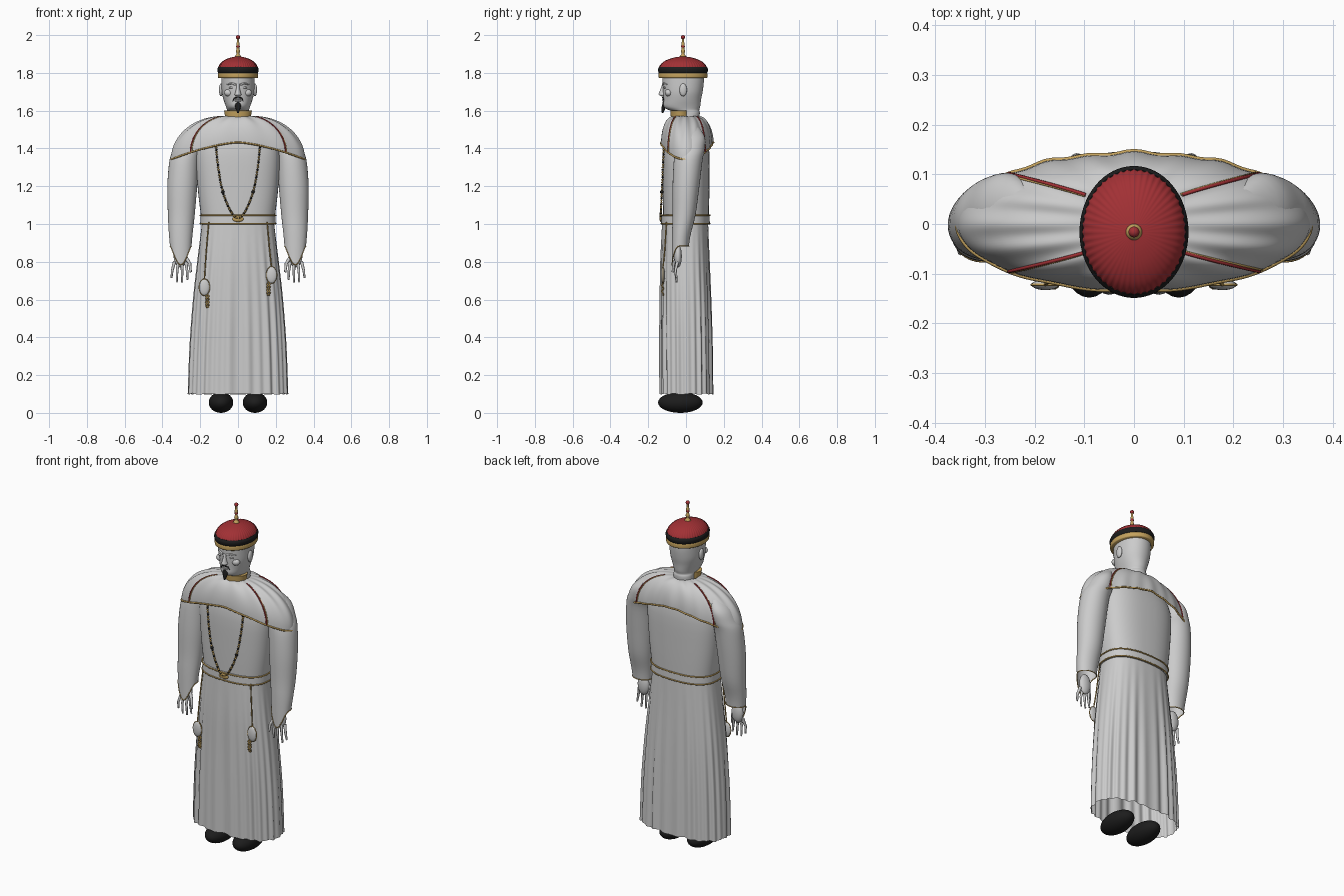
import bpy, bmesh
from math import sin, cos, pi, tau, copysign
from mathutils import Vector, Matrix

cube = bpy.data.objects.get("Cube")
if cube:
    bpy.data.objects.remove(cube)


def material(name, rgb):
    m = bpy.data.materials.new(name)
    m.use_nodes = True
    m.diffuse_color = (*rgb, 1)
    b = m.node_tree.nodes["Principled BSDF"]
    b.inputs["Base Color"].default_value = (*rgb, 1)
    b.inputs["Roughness"].default_value = 0.8
    return m


GREY = material("pale grey", (0.6, 0.6, 0.6))
BLACK = material("black", (0.012, 0.012, 0.012))
RED = material("deep red", (0.36, 0.03, 0.035))
GOLD = material("gold", (0.55, 0.36, 0.11))


def finish(name, bm, *mats):
    me = bpy.data.meshes.new(name)
    bmesh.ops.recalc_face_normals(bm, faces=bm.faces)
    bm.to_mesh(me)
    bm.free()
    for m in mats:
        me.materials.append(m)
    ob = bpy.data.objects.new(name, me)
    bpy.context.collection.objects.link(ob)
    bpy.ops.object.select_all(action='DESELECT')
    ob.select_set(True)
    bpy.context.view_layer.objects.active = ob
    bpy.ops.object.shade_smooth_by_angle(angle=0.8)
    return ob


def skin(name, rows, mat, caps=True):
    """Join closed rows of points into a surface."""
    bm = bmesh.new()
    vs = [[bm.verts.new(p) for p in row] for row in rows]
    n = len(vs[0])
    for a, b in zip(vs, vs[1:]):
        for i in range(n):
            j = (i + 1) % n
            bm.faces.new((a[i], a[j], b[j], b[i]))
    if caps:
        bm.faces.new(vs[0])
        bm.faces.new(vs[-1])
    return finish(name, bm, mat)


def spline(pts, k=4):
    """Smooth path through points of any dimension."""
    out = []
    for i in range(len(pts) - 1):
        a, b, c, d = (Vector(pts[max(0, min(len(pts) - 1, i + j))]) for j in (-1, 0, 1, 2))
        for s in range(k):
            t = s / k
            out.append(b + (c - a) * (t / 2) + (a - b * 2.5 + c * 2 - d / 2) * t * t
                       + (b * 1.5 - a / 2 - c * 1.5 + d / 2) * t ** 3)
    return out + [Vector(pts[-1])]


def ring(z, rx, ry, cx=0, cy=0, p=2, n=48):
    """Superellipse ring; starts at +x and turns toward +y."""
    def f(v):
        return copysign(abs(v) ** (2 / p), v)
    return [Vector((cx + rx * f(cos(tau * i / n)), cy + ry * f(sin(tau * i / n)), z)) for i in range(n)]


def loft(name, prof, mat, p=2, n=48, k=4, caps=True, warp=None):
    rows = [ring(*r, p=p, n=n) for r in spline(prof, k)]
    if warp:
        rows = [[warp(v, tau * i / n) for i, v in enumerate(r)] for r in rows]
    return skin(name, rows, mat, caps)


def ball(name, c, size, mat, seg=20):
    bm = bmesh.new()
    bmesh.ops.create_uvsphere(bm, u_segments=seg, v_segments=seg // 2, radius=1,
                              matrix=Matrix.LocRotScale(Vector(c), None, Vector(size)))
    return finish(name, bm, mat)


def tube(name, pts, r, mat, closed=False, ends=None):
    cu = bpy.data.curves.new(name, 'CURVE')
    cu.dimensions = '3D'
    cu.bevel_depth, cu.bevel_resolution, cu.use_fill_caps = r, 2, True
    sp = cu.splines.new('POLY')
    sp.points.add(len(pts) - 1)
    for i, (q, v) in enumerate(zip(sp.points, pts)):
        q.co = (*v, 1)
        if ends:
            q.radius = 1 + (ends - 1) * i / (len(pts) - 1)
    sp.use_cyclic_u = closed
    cu.materials.append(mat)
    ob = bpy.data.objects.new(name, cu)
    bpy.context.collection.objects.link(ob)
    return ob


# Robe: pleated skirt, torso and belt
def pleats(v, a):
    depth = 0.008 * max(0, min(1, (1.0 - v.z) / 0.6))
    k = 1 + depth * (cos(26 * a) + 0.6 * sin(17 * a)) / 0.2
    return Vector((v.x * (1 + (k - 1) * 0.4), v.y * k, v.z + 0.003 * sin(11 * a) * (v.z < 0.11)))


loft("robe_skirt", [(0.1, .262, .138, 0, .003), (0.35, .253, .137, 0, .001), (0.6, .236, .134, 0, -.002),
                    (0.8, .215, .13, 0, -.005), (1.01, .19, .122, 0, -.005)],
     GREY, p=2.5, n=192, caps=False, warp=pleats)
loft("robe_torso", [(1.0, .19, .12), (1.2, .214, .124), (1.4, .218, .122), (1.5, .15, .09), (1.55, .07, .05)],
     GREY, p=2.5)
loft("belt", [(1.0, .2, .129, 0, -.003), (1.048, .199, .128, 0, -.003)], GREY, p=2.5, n=64)
for label, z in (("lower", 1.002), ("upper", 1.046)):
    tube("belt_trim_" + label, ring(z, .2, .129, 0, -.003, p=2.5, n=64), .004, GOLD, True)
ball("belt_buckle", (0, -.132, 1.027), (.03, .008, .016), GOLD)


# Shoulder cape with radiating folds, hem trim and seams
def cape_point(a, t, lift=0):
    c, s = cos(a), sin(a)
    u = t * pi / 2
    ry = .142 if s > 0 else .133
    fold = 1 + t * (.012 * sin(13 * a) + .018 * max(0, s) * cos(24 * a))
    drop = .14 + .09 * abs(c) ** 1.5
    ripple = .004 * sin(u * 2) * cos(14 * a)
    x = c * (.07 + .285 * sin(u))
    y = s * (.055 + (ry - .055) * sin(u) ** .8) * fold
    return Vector((x, y, 1.572 - drop * (1 - cos(u)) + ripple)) + Vector((c, s, .6)) * lift


N = 144
skin("shoulder_cape", [[cape_point(tau * i / N, j / 16) for i in range(N)] for j in range(17)], GREY, caps=False)
tube("cape_hem_trim", [cape_point(tau * i / N, 1) for i in range(N)], .005, GOLD, True)
for i in range(4):
    a = pi / 4 + i * pi / 2
    side = ("back_left", "back_right", "front_right", "front_left")[i]
    tube("cape_seam_red_" + side, [cape_point(a, j / 20, .001) for j in range(3, 21)], .0035, RED)
    tube("cape_seam_gold_" + side, [cape_point(a + .025, j / 20, 0) for j in range(3, 21)], .0025, GOLD)


# Sleeves with pointed cuffs, hands and shoes
def hoof_cuff(v, a):
    low = max(0, min(1, (0.97 - v.z) / 0.09))
    return Vector((v.x, v.y, v.z - .105 * low * max(0, -sin(a)) ** 3 + .003 * sin(v.z * 70) * low))


for s, side in ((1, "left"), (-1, "right")):
    loft("sleeve_" + side, [(1.51, .03, .04, s * .22, .03), (1.46, .055, .068, s * .25, .032),
                            (1.4, .072, .075, s * .266, .025), (1.34, .078, .076, s * .284, .012),
                            (1.2, .079, .071, s * .295, 0), (1.05, .071, .061, s * .3, -.01),
                            (0.95, .063, .05, s * .303, -.024), (0.885, .057, .045, s * .303, -.03)],
         GREY, caps=False, warp=hoof_cuff)
    tube("cuff_trim_" + side, [hoof_cuff(v, tau * i / 48) for i, v in
                               enumerate(ring(.885, .057, .045, s * .303, -.03))], .0025, GOLD, True)
    ball("palm_" + side, (s * .305, -.042, .83), (.036, .02, .06), GREY)
    for i in range(4):
        x, tip = .276 + .02 * i, (.705, .69, .692, .715)[i]
        tube(f"finger_{i + 1}_{side}", [(s * x, -.045, .8), (s * (x + .006 * (i - 1)), -.056, .755),
                                        (s * (x + .008 * (i - 1)), -.05, tip)], .009, GREY, ends=.55)
    tube("thumb_" + side, [(s * .28, -.045, .83), (s * .255, -.065, .79), (s * .25, -.07, .745)], .01, GREY, ends=.6)
    ball("shoe_" + side, (s * .09, -.03, .055), (.065, .118, .055), BLACK, 32)

# Head, built as front-to-back slices
loft("head", [(1.52, .056, .052, 0, .015), (1.585, .056, .058, 0, .015), (1.603, .058, .08, 0, -.01),
              (1.622, .064, .097, 0, -.022), (1.66, .077, .1, 0, -.02), (1.7, .086, .105, 0, -.017),
              (1.75, .088, .109, 0, -.015), (1.79, .088, .109, 0, -.015)], GREY, p=2.1)
loft("nose", [(1.676, .008, .008, 0, -.122), (1.684, .018, .022, 0, -.122), (1.694, .015, .022, 0, -.121),
              (1.72, .009, .013, 0, -.12), (1.742, .008, .007, 0, -.119)], GREY, n=20)
for s, side in ((1, "left"), (-1, "right")):
    ball("ear_" + side, (s * .09, -.015, 1.71), (.011, .02, .034), GREY)
    ball("cheekbone_" + side, (s * .048, -.092, 1.695), (.026, .02, .02), GREY)
    ball("eye_" + side, (s * .034, -.111, 1.722), (.015, .008, .006), GREY)
    tube("brow_" + side, [(s * .012, -.122, 1.738), (s * .035, -.117, 1.745), (s * .058, -.1, 1.738)], .006, GREY, ends=.5)
    tube("moustache_" + side, [(s * .004, -.124, 1.67), (s * .02, -.121, 1.667), (s * .028, -.117, 1.65)],
         .004, BLACK, ends=.4)
for name, z in (("upper_lip", 1.66), ("lower_lip", 1.652)):
    ball(name, (0, -.119, z), (.018, .007, .005), GREY)
loft("goatee", [(1.588, .004, .004, 0, -.124), (1.61, .012, .01, 0, -.12), (1.632, .016, .009, 0, -.117),
                (1.645, .007, .006, 0, -.117)], BLACK, n=16)
loft("neck_collar", [(1.535, .063, .05, 0, -.028), (1.602, .074, .053, 0, -.03)], GOLD)


# Hat: gold brim, black band, ribbed red crown and finial
def hat(name, prof, mat, **kw):
    return loft(name, [(z, .109 * f, .132 * f, 0, -.016) for z, f in prof], mat, n=kw.pop("n", 64), **kw)


def ribs(v, a):
    k = 1 + .012 * cos(48 * a)
    return Vector((v.x * k, -.016 + (v.y + .016) * k, v.z))


hat("hat_brim", [(1.773, .95), (1.778, .98), (1.795, .98), (1.802, .95)], GOLD)
hat("hat_band", [(1.8, .97), (1.81, 1), (1.822, 1), (1.832, .95)], BLACK)
hat("hat_crown", [(1.822, .95), (1.836, .93), (1.856, .8), (1.872, .58), (1.882, .32), (1.887, .08)],
    RED, n=192, warp=ribs)
loft("finial_stem", [(z, r, r, 0, -.016) for z, r in ((1.88, .018), (1.89, .015), (1.9, .008), (1.915, .011),
     (1.93, .007), (1.95, .009), (1.965, .006), (1.98, .006))], GOLD, n=20)
for name, z, r in (("finial_bead", 1.94, .01), ("finial_tip", 1.989, .011)):
    ball(name, (0, -.016, z), (r, r, r), RED)

# Beaded necklace hanging over the chest
path = spline([(s * x, y, z) for s, x, y, z in ((-1, .117, -.117, 1.42), (-1, .105, -.123, 1.3), (-1, .08, -.128, 1.17),
              (-1, .04, -.133, 1.07), (1, 0, -.136, 1.03), (1, .04, -.133, 1.07), (1, .08, -.128, 1.17),
              (1, .105, -.123, 1.3), (1, .117, -.117, 1.42))], 10)
tube("necklace_cord", path, .002, BLACK)
bm = bmesh.new()
for i, v in enumerate(path):
    big = i in (20, 60)
    got = bmesh.ops.create_icosphere(bm, subdivisions=1, radius=.01 if big else .0065, matrix=Matrix.Translation(v))
    for f in {f for q in got["verts"] for f in q.link_faces}:
        f.material_index = int(big or i % 3 == 0)
finish("necklace_beads", bm, GOLD, BLACK)

# Pouches on cords with twisted tassels
for s, side, z in ((1, "left", .73), (-1, "right", .665)):
    x = s * .178
    tube("pouch_cord_" + side, spline([(s * .155, -.104, 1.01), (s * .168, -.113, .86), (x, -.122, z + .04)]), .0035, GOLD)
    ball("pouch_" + side, (x, -.122, z), (.028, .011, .044), GREY)
    tube("pouch_edge_" + side, [(x + .028 * cos(tau * i / 24), -.122, z + .044 * sin(tau * i / 24))
                                for i in range(24)], .0025, GOLD, True)
    for j in (-1, 1):
        tube(f"tassel_{side}_{'a' if j < 0 else 'b'}",
             [(x + s * -.016 + j * .008 * sin(i * .9), -.124 + .004 * cos(i * .9), z - .04 - i * .0045)
              for i in range(16)], .004, GOLD)
